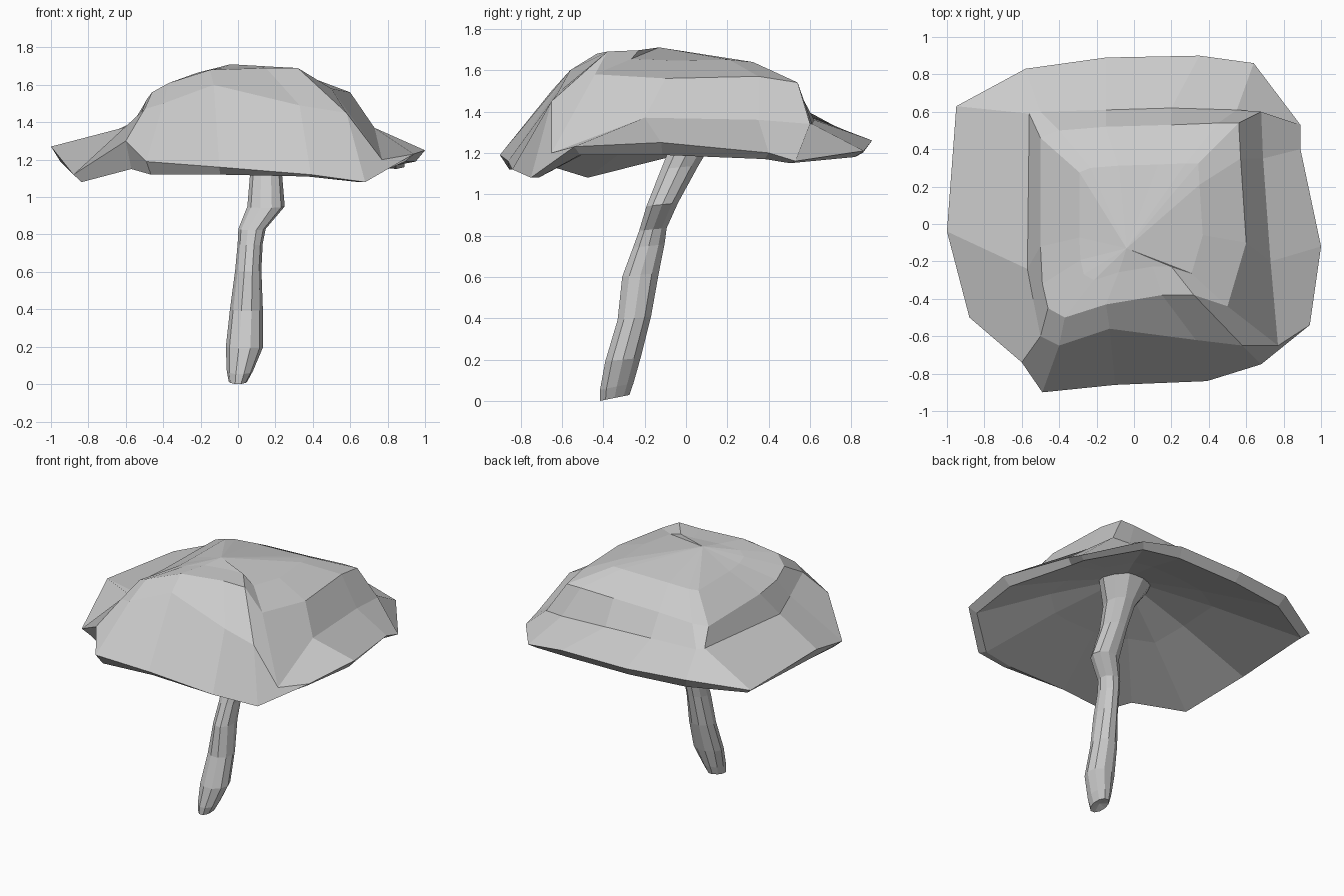
import bpy, math


def make_object(name, verts, faces):
    mesh = bpy.data.meshes.new(name)
    mesh.from_pydata(verts, [], faces)
    mesh.update()
    obj = bpy.data.objects.new(name, mesh)
    bpy.context.collection.objects.link(obj)
    return obj


def loft(name, rings, start=None, end=None):
    """Skin equal-sized rings in order; start/end are optional closing points."""
    n = len(rings[0])
    verts = [p for ring in rings for p in ring]
    faces = []
    for r in range(len(rings) - 1):
        for i in range(n):
            j = (i + 1) % n
            faces.append((r * n + i, r * n + j, (r + 1) * n + j, (r + 1) * n + i))
    last = (len(rings) - 1) * n
    if start:
        verts.append(start)
        faces += [((i + 1) % n, i, len(verts) - 1) for i in range(n)]
    if end:
        verts.append(end)
        faces += [(last + i, last + (i + 1) % n, len(verts) - 1) for i in range(n)]
    return make_object(name, verts, faces)


def toward(ring, centre, t, bulge):
    """Shrink a ring toward a centre point; bulge lifts z along the way."""
    return [(x + (centre[0] - x) * t, y + (centre[1] - y) * t,
             z + (centre[2] - z) * bulge) for x, y, z in ring]


# Cap rings, counter-clockwise from the front left corner
rim = [(-.6, -.74, 1.30), (-.49, -.9, 1.19), (-.1, -.86, 1.16), (.39, -.84, 1.12),
       (.68, -.75, 1.08), (.94, -.54, 1.23), (1, -.12, 1.25), (.89, .4, 1.2),
       (.89, .53, 1.16), (.64, .86, 1.21), (.35, .9, 1.26), (-.15, .89, 1.26),
       (-.58, .83, 1.27), (-.95, .63, 1.22), (-1, -.04, 1.27), (-.88, -.5, 1.12)]
crease = [(-.5, -.6, 1.47), (-.4, -.65, 1.5), (-.13, -.56, 1.6), (.33, -.62, 1.49),
          (.58, -.65, 1.45), (.77, -.65, 1.2), (.73, -.2, 1.37), (.69, .35, 1.36),
          (.68, .6, 1.34), (.55, .61, 1.34), (.2, .62, 1.36), (-.15, .61, 1.37),
          (-.5, .6, 1.38), (-.56, .59, 1.4), (-.57, -.24, 1.33), (-.54, -.4, 1.39)]
shoulder = [(-.46, -.45, 1.56), (-.37, -.5, 1.61), (-.15, -.43, 1.68), (.15, -.38, 1.69),
            (.32, -.38, 1.69), (.5, -.44, 1.58), (.6, -.1, 1.56), (.57, .35, 1.57),
            (.56, .54, 1.54), (.45, .54, 1.54), (.2, .53, 1.53), (-.15, .52, 1.52),
            (-.4, .5, 1.5), (-.5, .46, 1.49), (-.5, -.12, 1.5), (-.49, -.32, 1.52)]
peak = (-.04, -.13, 1.71)

# Thin lip under the rim, then the hollow underside
hollow = (.15, .08, 1.46)
lip_z = [1.15, 1.12, 1.12, 1.11, 1.08, 1.19, 1.19, 1.17,
         1.15, 1.18, 1.2, 1.2, 1.2, 1.18, 1.19, 1.08]
lip = [(x * .95, y * .95, z) for (x, y, _), z in zip(rim, lip_z)]
under = toward(lip, hollow, .5, .55)

loft("mushroom_cap",
     [under, lip, rim, crease, shoulder, toward(shoulder, (.02, 0, 1.7), .4, .62)],
     start=hollow, end=peak)

# Stem sections: x, y, z, half width, half depth
sections = [(0, -.345, .015, .05, .075), (.01, -.335, .07, .07, .085), (.035, -.305, .2, .1, .09),
            (.045, -.25, .4, .088, .085), (.055, -.22, .61, .07, .093),
            (.065, -.18, .75, .067, .08), (.075, -.16, .83, .073, .07),
            (.15, -.115, .95, .1, .08), (.15, -.03, 1.13, .085, .095),
            (.16, .04, 1.27, .1, .11), (.16, .1, 1.42, .19, .13)]
SIDES = 10
stem_rings = []
for k, (cx, cy, cz, rx, ry) in enumerate(sections):
    tilt = .2 if k < 2 else .1      # the base is cut at a slant
    ring = []
    for i in range(SIDES):
        a = 2 * math.pi * i / SIDES
        dy = ry * math.sin(a)
        ring.append((cx + rx * math.cos(a), cy + dy, max(0, cz + tilt * dy)))
    stem_rings.append(ring)
loft("mushroom_stem", stem_rings, start=(0, -.345, .03), end=(.16, .1, 1.46))
